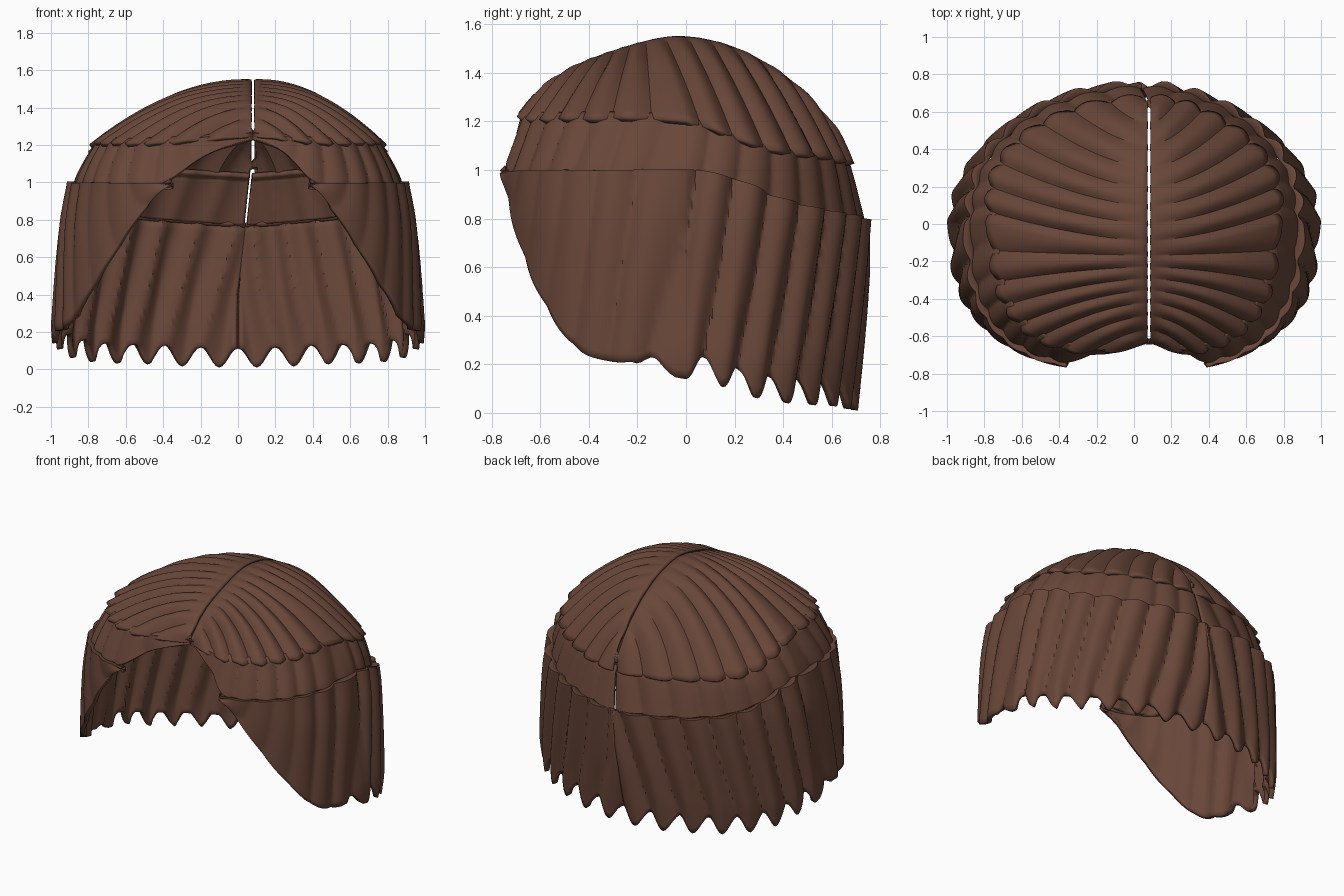
import bpy, math, random
from mathutils import Vector

if "Cube" in bpy.data.objects:
    bpy.data.objects.remove(bpy.data.objects["Cube"])

random.seed(4)
STRANDS, COLS, ROWS = 15, 12, 24          # strands per half, columns per strand, rows
STEP = 180 / STRANDS
PART_X = 0.08
jitter = [random.uniform(-1, 1) for _ in range(STRANDS + 4)]

hair = bpy.data.materials.new("brown_hair")
hair.diffuse_color = (0.138, 0.061, 0.040, 1)
hair.use_nodes = True
hair.node_tree.nodes["Principled BSDF"].inputs["Base Color"].default_value = hair.diffuse_color


def curve(table, v):
    """Smooth lookup through (key, value) pairs."""
    if v <= table[0][0]:
        return table[0][1]
    if v >= table[-1][0]:
        return table[-1][1]
    i = next(k for k in range(len(table) - 1) if v <= table[k + 1][0])

    def slope(k):
        lo, hi = max(0, k - 1), min(len(table) - 1, k + 1)
        return (table[hi][1] - table[lo][1]) / (table[hi][0] - table[lo][0])
    (a, p), (b, q) = table[i], table[i + 1]
    h = b - a
    t = (v - a) / h
    return (p * (2 * t**3 - 3 * t**2 + 1) + q * (3 * t**2 - 2 * t**3)
            + h * slope(i) * (t**3 - 2 * t**2 + t) + h * slope(i + 1) * (t**3 - t**2))


# Angles run from 0 (back centre) to 180 (front centre)
CAP_RIM = [(0, 1.03), (30, 1.06), (60, 1.10), (80, 1.17), (95, 1.215), (150, 1.22), (180, 1.25)]
MID_RIM = [(0, 0.775), (40, 0.825), (60, 0.87), (70, 0.92), (85, 0.975), (120, 0.98), (154, 0.98),
           (162, 1.02), (170, 1.14), (180, 1.23)]
LOW_TOP = [(0, 0.79), (40, 0.84), (60, 0.89), (70, 0.94), (85, 0.995), (110, 1.0), (180, 1.0)]
LOW_HEM = [(0, 0.115), (54, 0.15), (70, 0.175), (82, 0.22), (92, 0.24), (100, 0.21), (110, 0.22),
           (120, 0.28), (130, 0.41), (140, 0.57), (150, 0.76), (158, 0.92), (163, 0.985)]
PART_Y = [(0, 0.66), (20, 0.46), (45, 0.22), (70, 0.02), (90, -0.13), (110, -0.24),
          (130, -0.345), (150, -0.455), (170, -0.58), (180, -0.64)]
CREST = [(-0.64, 1.28), (-0.52, 1.39), (-0.4, 1.455), (-0.15, 1.535), (0, 1.55), (0.2, 1.505),
         (0.4, 1.395), (0.55, 1.255), (0.66, 1.10)]
# Radii by height: side, back, front
MID_R = ([(0.8, 0.91), (1.0, 0.87), (1.1, 0.825), (1.2, 0.765), (1.25, 0.735)],
         [(0.78, 0.735), (1.05, 0.66), (1.25, 0.58)],
         [(1.0, 0.77), (1.25, 0.69)])
LOW_R = ([(0, 0.95), (0.2, 0.978), (0.35, 0.972), (0.6, 0.955), (0.8, 0.935), (1.0, 0.895)],
         [(0, 0.69), (0.4, 0.725), (0.8, 0.75)],
         [(0.2, 0.76), (1.0, 0.79)])


def outline(a, z, radii, side, out):
    """Point of the head outline at angle a and height z, pushed out by out."""
    r = math.radians(a)
    s, c = abs(math.sin(r)), math.cos(r)
    rs, rb, rf = (curve(t, z) for t in radii)
    if c >= 0:
        x, y = rs * s, rb * c
    else:
        x, y = rs * s ** 0.714, -rf * (-c) ** 0.714
        y += 0.05 * math.exp(-(x / 0.22) ** 2)
    n = Vector((x / rs ** 2, y / rb ** 2)).normalized()
    x, y = x + n.x * out, y + n.y * out
    if a < 90 and z > 0.6:
        x = max(x, 0.005)
    shift = PART_X * min(1, max(0, (z - 0.4) / 0.75)) * math.exp(-(x / 0.3) ** 2)
    return side * max(x, 0) + shift, y


def ridge(a):
    """Rounded strand profile: 0 in the creases, 1 along the middle."""
    return abs(math.sin(math.pi * a / STEP))


def strand_noise(a):
    return jitter[int(max(0, a) / STEP)]


def cap_point(a, t, side):
    # strands sweep from the parting down to the rim
    k = ridge(a)
    rz = curve(CAP_RIM, a) - 0.012 * k + 0.006 * strand_noise(a)
    rx, ry = outline(a, rz, MID_R, side, 0.014)
    sx, sy = PART_X + side * 0.007, curve(PART_Y, a)
    sz = curve(CREST, sy)
    amp = 0.036 * min(1, t * 2.2) * (k - 0.55)
    x = sx + (rx - sx) * t
    y = sy + (ry - sy) * t ** 1.6
    z = rz + (sz - rz) * (1 - t ** 2.0)
    flat = Vector((rx - sx, ry - sy * 0.5)).normalized()
    x += flat.x * amp * t * 0.8
    y += flat.y * amp * t * 0.8
    z += amp * (1 - 0.55 * t)
    x = max(x, sx) if side > 0 else min(x, sx)
    return x, y, z


def mid_point(a, t, side):
    # the top rows tuck in under the crown layer
    k = ridge(a + 4 * (1 - t))
    top = curve(CAP_RIM, a) + 0.02
    low = curve(MID_RIM, a)
    z = top + (low - top) * t
    tuck = 0.025 * max(0, 1 - t / 0.12)
    x, y = outline(a, z, MID_R, side, 0.02 * (k - 0.6) - tuck)
    return x, y, z


def low_point(a, t, side):
    # the first row is a shelf that runs inward below the middle layer
    k = ridge(a + 10 * (1 - t))
    top = curve(LOW_TOP, a) + 0.005 * strand_noise(a + 8)
    teeth = min(1, max(0, (100 - a) / 6))
    low = curve(LOW_HEM, a) - 0.105 * teeth * ridge(a) ** 2
    low += 0.007 * teeth * strand_noise(a)
    shelf = t == 0
    t = max(0, (t * ROWS - 1) / (ROWS - 1))
    z = top + (low - top) * t
    amp = 0.042 if a < 90 else 0.042 - 0.03 * min(1, (a - 90) / 35)
    out = -0.035 if shelf else amp * (k - 0.5)
    x, y = outline(a, z, LOW_R, side, out)
    return x, y, z


def build_layer(name, func, a_end, thickness):
    """Skin a left and a right sheet of strands, then thicken inward."""
    verts, faces = [], []
    cols = int(a_end / STEP * COLS)
    for side in (1, -1):
        base = len(verts)
        for i in range(cols + 1):
            a = a_end * i / cols
            verts += [func(a, j / ROWS, side) for j in range(ROWS + 1)]
        for i in range(cols):
            for j in range(ROWS):
                p = base + i * (ROWS + 1) + j
                f = (p, p + 1, p + ROWS + 2, p + ROWS + 1)
                faces.append(f[::-1] if side > 0 else f)
    mesh = bpy.data.meshes.new(name)
    mesh.from_pydata(verts, [], faces)
    # make every sheet face outward
    ctr = Vector((0, 0, 0.6))
    half = len(mesh.polygons) // 2
    for part in (range(half), range(half, 2 * half)):
        facing = sum(mesh.polygons[i].normal.dot(mesh.polygons[i].center - ctr) for i in part)
        if facing < 0:
            for i in part:
                mesh.polygons[i].flip()
    mesh.materials.append(hair)
    obj = bpy.data.objects.new(name, mesh)
    bpy.context.collection.objects.link(obj)
    mod = obj.modifiers.new("thickness", 'SOLIDIFY')
    mod.thickness = thickness
    mod.offset = -1
    bpy.ops.object.select_all(action='DESELECT')
    obj.select_set(True)
    bpy.context.view_layer.objects.active = obj
    bpy.ops.object.shade_smooth_by_angle(angle=math.radians(40))
    return obj


build_layer("crown_hair", cap_point, 180, 0.025)
build_layer("middle_hair", mid_point, 180, 0.025)
build_layer("lower_hair", low_point, 163, 0.03)
